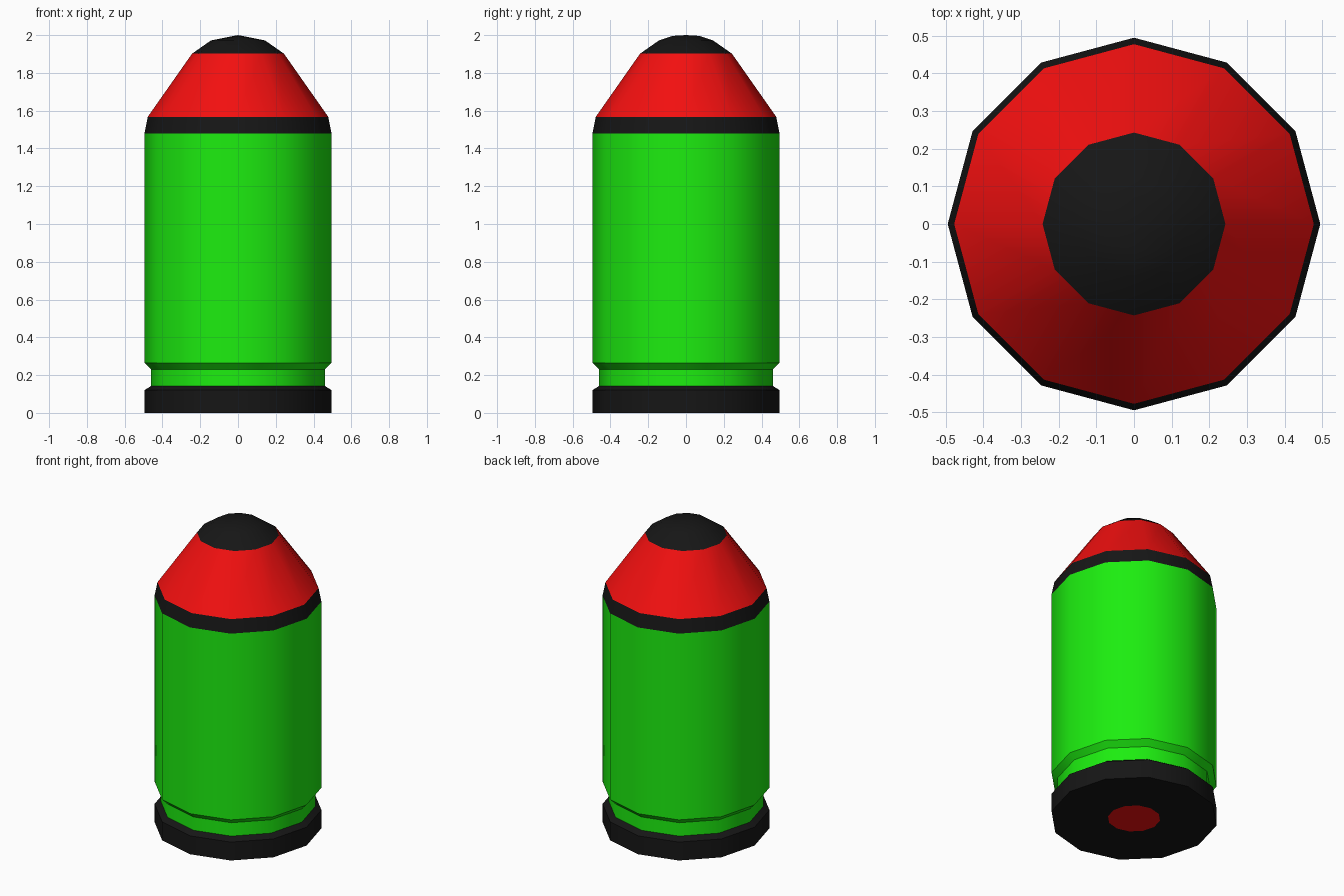
import bpy
from math import sin, cos, radians

if "Cube" in bpy.data.objects:
    bpy.data.objects.remove(bpy.data.objects["Cube"])

SIDES = 12


def material(name, rgb):
    m = bpy.data.materials.new(name)
    m.diffuse_color = (*rgb, 1)
    m.use_nodes = True
    m.node_tree.nodes["Principled BSDF"].inputs["Base Color"].default_value = m.diffuse_color
    return m


BLACK = material("black", (0.008, 0.008, 0.008))
RED = material("red", (0.9, 0.005, 0.005))
GREEN = material("green", (0.012, 0.85, 0.005))


def ring(r, z):
    return [(r * cos(radians(30 * i)), r * sin(radians(30 * i)), z) for i in range(SIDES)]


def add_mesh(name, verts, faces, mat):
    mesh = bpy.data.meshes.new(name)
    mesh.from_pydata(verts, [], faces)
    mesh.materials.append(mat)
    ob = bpy.data.objects.new(name, mesh)
    bpy.context.collection.objects.link(ob)
    bpy.ops.object.select_all(action='DESELECT')
    ob.select_set(True)
    bpy.context.view_layer.objects.active = ob
    bpy.ops.object.shade_smooth_by_angle(angle=radians(42))
    return ob


def lathe(profile):
    """Twelve-sided shell through (radius, height) points, bottom to top."""
    verts = [v for r, z in profile for v in ring(r, z)]
    faces = []
    for k in range(len(profile) - 1):
        a, b = k * SIDES, (k + 1) * SIDES
        for i in range(SIDES):
            j = (i + 1) % SIDES
            faces.append((a + i, a + j, b + j, b + i))
    return verts, faces


# Primer disc set flush in the underside
add_mesh("primer", ring(0.156, 0), [tuple(reversed(range(SIDES)))], RED)

# Black rim at the foot, casing with extractor groove, band and nose cone
add_mesh("base_rim", *lathe([(0.156, 0), (0.495, 0), (0.495, 0.12), (0.46, 0.143)]), BLACK)
add_mesh("casing", *lathe([(0.46, 0.143), (0.46, 0.23), (0.495, 0.265), (0.495, 1.48)]), GREEN)
add_mesh("band", *lathe([(0.495, 1.48), (0.478, 1.567)]), BLACK)
add_mesh("nose_cone", *lathe([(0.478, 1.567), (0.243, 1.902)]), RED)

# Rounded tip: one sloping ring closed by a 2 x 4 grid with a short ridge along y
verts, faces = lathe([(0.243, 1.902), (0.143, 1.972)])
n = len(verts)
verts += [(0, 0.07, 1.996), (0, 0, 2.0), (0, -0.07, 1.996)]
left = [SIDES + k for k in (4, 5, 6, 7, 8)]
middle = [SIDES + 3, n, n + 1, n + 2, SIDES + 9]
right = [SIDES + k for k in (2, 1, 0, 11, 10)]
for p, q in ((left, middle), (middle, right)):
    for j in range(4):
        faces.append((p[j], p[j + 1], q[j + 1], q[j]))
add_mesh("tip", verts, faces, BLACK)
